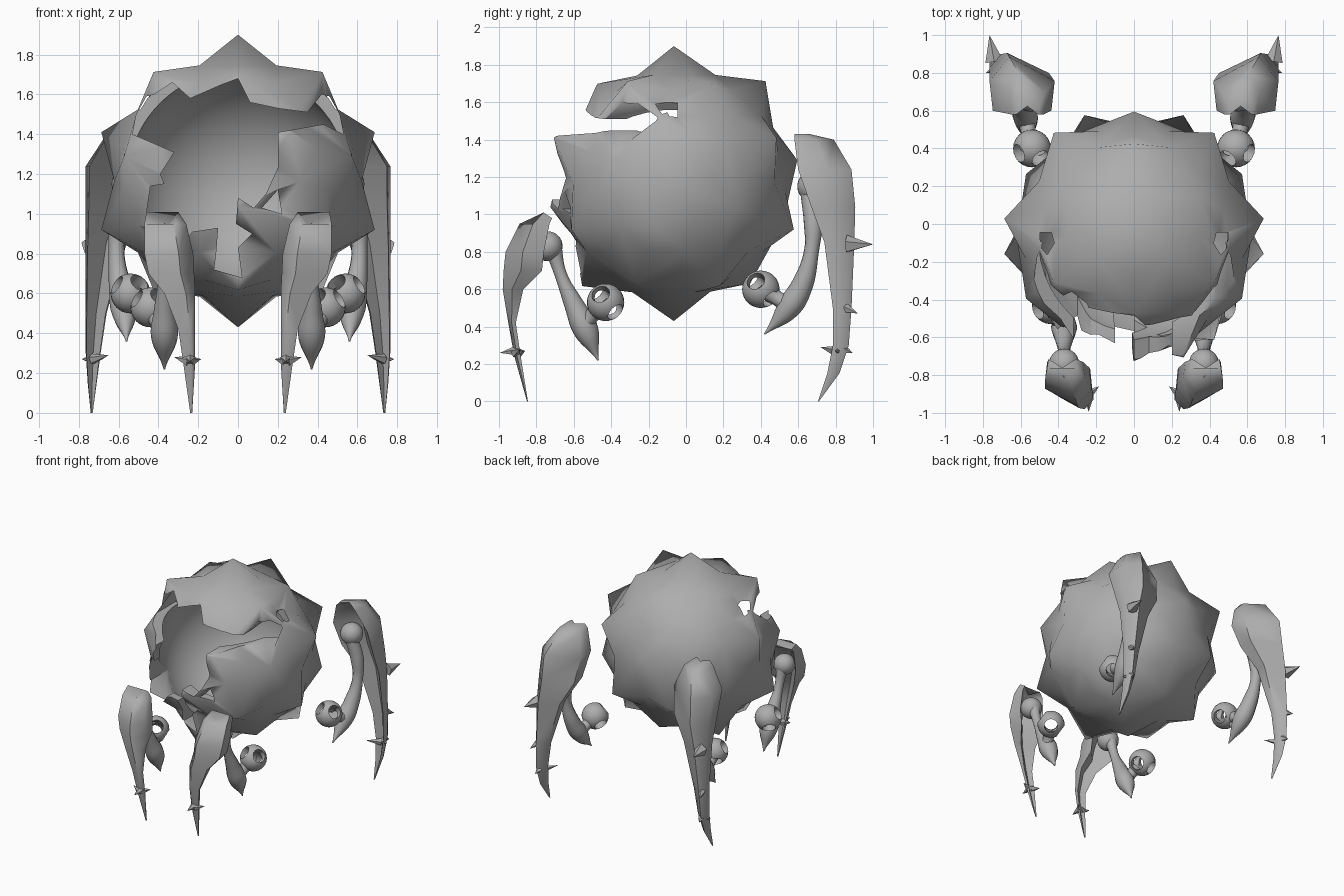
import bpy, bmesh, math
from mathutils import Vector

if "Cube" in bpy.data.objects:
    bpy.data.objects.remove(bpy.data.objects["Cube"])

grey = bpy.data.materials.new("stone_grey")
grey.diffuse_color = (0.42, 0.42, 0.42, 1)
grey.use_nodes = True
grey.node_tree.nodes["Principled BSDF"].inputs["Base Color"].default_value = grey.diffuse_color
CENTRE = Vector((0, -0.065, 1.165))
TIP_R, FACE_R, EDGE_R, VALLEY_R, INNER_R = 0.735, 0.672, 0.622, 0.61, 0.555


def make(name, bm, recalc=True):
    if recalc:
        bmesh.ops.recalc_face_normals(bm, faces=bm.faces)
    me = bpy.data.meshes.new(name)
    bm.to_mesh(me)
    bm.free()
    ob = bpy.data.objects.new(name, me)
    bpy.context.collection.objects.link(ob)
    me.materials.append(grey)
    return ob


def activate(ob):
    bpy.ops.object.select_all(action='DESELECT')
    ob.select_set(True)
    bpy.context.view_layer.objects.active = ob


def smooth(ob, angle=35):
    activate(ob)
    bpy.ops.object.shade_smooth_by_angle(angle=math.radians(angle))


def cut(ob, cutter):
    mod = ob.modifiers.new("cut", 'BOOLEAN')
    mod.operation, mod.solver, mod.object = 'DIFFERENCE', 'EXACT', cutter
    activate(ob)
    bpy.ops.object.modifier_apply(modifier=mod.name)
    bpy.data.objects.remove(cutter, do_unlink=True)


def mirror(ob):
    ob.modifiers.new("mirror", 'MIRROR')


def polar(level, azimuth):
    h, a = math.sqrt(1 - level * level), math.radians(azimuth)
    return Vector((h * math.cos(a), h * math.sin(a), level))


# Twenty pointed corners and the twelve blunt face centres between them
corners = [polar(1, 0)] + [polar(0.7454, az) for az in (90, 210, 330)]
corners += [polar(0.3333, az + s * 22.24) for az in (-90, 30, 150) for s in (-1, 1)]
corners += [-c for c in corners]
centres = [polar(0.7947, az) for az in (30, 150, 270)]
centres += [polar(0.1876, az) for az in (90, 210, 330)]
centres += [-c for c in centres]

# Hollow body: faceted and spiked outside, round inside
bm = bmesh.new()


def vert(d, r):
    return bm.verts.new(CENTRE + d.normalized() * r)


for c in centres:
    near = [a for a in corners if a.dot(c) > 0.75]
    t = (near[0] - c * near[0].dot(c)).normalized()
    b = c.cross(t)
    near.sort(key=lambda a: math.atan2(a.dot(b), a.dot(t)))
    for i, a1 in enumerate(near):
        a2 = near[(i + 1) % 5]
        m, mid = a1 + a2, vert(a1 + a2, EDGE_R)
        v1, v2, vc = vert(a1, TIP_R), vert(a2, TIP_R), vert(c, FACE_R)
        n1, n2 = vert(a1 + c, VALLEY_R), vert(a2 + c, VALLEY_R)
        for tri in ((v1, mid, n1), (n1, mid, vc), (vc, mid, n2), (n2, mid, v2)):
            bm.faces.new(tri)
bmesh.ops.remove_doubles(bm, verts=bm.verts, dist=0.004)
bmesh.ops.recalc_face_normals(bm, faces=bm.faces)
outer = set(bm.faces)
inner = bmesh.ops.create_icosphere(bm, subdivisions=4, radius=INNER_R)["verts"]
for v in inner:
    v.co += CENTRE
bmesh.ops.reverse_faces(bm, faces=[f for f in bm.faces if f not in outer])
body = make("broken_shell", bm, recalc=False)


def prism(points, y0, y1):
    bm = bmesh.new()
    face = bm.faces.new([bm.verts.new((x, y0, z)) for x, z in points])
    ext = bmesh.ops.extrude_face_region(bm, geom=[face])["geom"]
    for v in ext:
        if isinstance(v, bmesh.types.BMVert):
            v.co.y = y1
    cutter = make("cutter", bm)
    cutter.hide_render = True
    return cutter


# Jagged front opening and a small hole beside it
opening = [(-.46, 1.59), (-.42, 1.60), (-.33, 1.66), (-.24, 1.58), (-.08, 1.65), (0, 1.68),
           (.06, 1.56), (.2, 1.53), (.35, 1.51), (.42, 1.60), (.46, 1.59), (.51, 1.50),
           (.53, 1.40), (.43, 1.45), (.2, 1.41), (.2, 1.23), (.14, 1.1), (.08, 1.03),
           (0, 1.08), (-.01, .95), (.07, .9), (0, .83), (.02, .68), (-.12, .72),
           (-.11, .8), (-.1, .93), (-.23, .91), (-.3, .82), (-.47, .93), (-.44, 1.14),
           (-.37, 1.15), (-.39, 1.2), (-.32, 1.31), (-.53, 1.40), (-.51, 1.50)]
cut(body, prism(opening, -1.2, -0.045))
cut(body, prism([(.12, 1.03), (.2, 1.12), (.22, 1.0)], -1.2, -0.3))
smooth(body, 65)


def tube(name, points):
    """Smooth round limb; each point is x, y, z, radius."""
    cu = bpy.data.curves.new(name, 'CURVE')
    cu.dimensions, cu.bevel_depth, cu.bevel_resolution = '3D', 1, 4
    cu.use_fill_caps, cu.resolution_u = True, 8
    sp = cu.splines.new('BEZIER')
    sp.radius_interpolation = 'CARDINAL'
    sp.bezier_points.add(len(points) - 1)
    for p, (x, y, z, r) in zip(sp.bezier_points, points):
        p.co, p.radius = (x, y, z), r
        p.handle_left_type = p.handle_right_type = 'AUTO'
    ob = bpy.data.objects.new(name, cu)
    bpy.context.collection.objects.link(ob)
    cu.materials.append(grey)
    activate(ob)
    bpy.ops.object.convert(target='MESH')
    ob = bpy.context.view_layer.objects.active
    smooth(ob, 50)
    mirror(ob)


def ball(name, loc, r, holes=()):
    bm = bmesh.new()
    bmesh.ops.create_uvsphere(bm, u_segments=24, v_segments=16, radius=r)
    bmesh.ops.translate(bm, verts=bm.verts, vec=loc)
    ob = make(name, bm)
    for axis in holes:
        bm = bmesh.new()
        bmesh.ops.create_cone(bm, cap_ends=True, segments=16, radius1=r * .5,
                              radius2=r * .5, depth=r * 4)
        rot = Vector(axis).to_track_quat('Z', 'Y').to_matrix()
        bmesh.ops.rotate(bm, verts=bm.verts, matrix=rot)
        bmesh.ops.translate(bm, verts=bm.verts, vec=loc)
        cut(ob, make("cutter", bm))
    smooth(ob)
    mirror(ob)


def claw(name, levels, ridge, horn):
    """Hollow-backed blade; each level is z, outer y, inner y, x range."""
    bm = bmesh.new()
    rings = []
    for i, (z, yo, yi, x0, x1) in enumerate(levels):
        w, d = x1 - x0, yo - yi
        h = 0 if i else horn
        pts = [(x0 + .05 * w, yi, z), (x0, yi + .55 * d, z + h),
               (x0 + ridge * w, yo, z - h), (x1, yi + .55 * d, z + h),
               (x1 - .05 * w, yi, z), (x0 + .5 * w, yi + .55 * d, z - h)]
        rings.append([bm.verts.new(p) for p in pts])
    for a, b in zip(rings, rings[1:]):
        for k in range(6):
            n = (k + 1) % 6
            bm.faces.new((a[k], a[n], b[n], b[k]))
    bm.faces.new(rings[0])
    bm.faces.new(rings[-1])
    ob = make(name, bm)
    smooth(ob, 62)
    mirror(ob)


def thorn(name, base, tip, r=0.028):
    base, tip = Vector(base), Vector(tip)
    bm = bmesh.new()
    d = tip - base
    bmesh.ops.create_cone(bm, cap_ends=True, segments=5, radius1=r, radius2=0, depth=d.length)
    bmesh.ops.rotate(bm, verts=bm.verts, matrix=d.to_track_quat('Z', 'Y').to_matrix())
    bmesh.ops.translate(bm, verts=bm.verts, vec=(base + tip) / 2)
    mirror(make(name, bm))


HOLES = [(.8, -.3, .5), (.5, .6, -.6)]
# Front legs
ball("front_joint", (.44, -.43, .53), .1, HOLES)
tube("front_neck", [(.38, -.55, .41, .05), (.40, -.51, .45, .04), (.42, -.47, .5, .05)])
tube("front_arm", [(.37, -.72, .86, .05), (.37, -.67, .68, .033), (.37, -.60, .52, .052),
                   (.37, -.53, .37, .065), (.37, -.47, .22, .004)])
ball("front_knee", (.37, -.74, .83), .08)
claw("front_claw", [(.98, -.80, -.715, .30, .46), (.95, -.89, -.73, .26, .47),
                    (.80, -.965, -.76, .225, .47), (.70, -.975, -.77, .22, .45),
                    (.60, -.98, -.87, .215, .37), (.42, -.95, -.91, .215, .30),
                    (.25, -.92, -.885, .215, .275), (0, -.85, -.845, .23, .24)], .3, .03)
thorn("front_thorn_outer", (.25, -.91, .26), (.32, -.89, .28))
thorn("front_thorn_inner", (.24, -.90, .26), (.185, -.86, .27))
thorn("front_thorn_tip", (.24, -.91, .27), (.24, -.995, .26))

# Back legs
ball("back_joint", (.54, .40, .60), .1, HOLES)
tube("back_neck", [(.57, .55, .52, .05), (.56, .49, .55, .04), (.55, .45, .58, .05)])
tube("back_arm", [(.56, .66, 1.13, .05), (.60, .68, .95, .05), (.61, .67, .80, .04),
                  (.59, .62, .62, .058), (.57, .54, .49, .06), (.56, .42, .36, .004)])
ball("back_knee", (.55, .68, 1.15), .085)
claw("back_claw", [(1.43, .66, .58, .50, .63), (1.40, .79, .58, .47, .66),
                   (1.24, .885, .60, .42, .765), (1.04, .905, .67, .45, .765),
                   (.85, .90, .74, .56, .765), (.50, .885, .785, .66, .765),
                   (.30, .87, .785, .69, .765), (.15, .82, .755, .71, .755),
                   (0, .71, .705, .73, .74)], .7, 0)
thorn("back_thorn_high", (.74, .86, .84), (.765, 1.0, .84), .05)
thorn("back_thorn_mid", (.74, .85, .5), (.765, .92, .47))
thorn("back_thorn_low", (.73, .84, .28), (.74, .89, .26))
thorn("back_thorn_inner", (.73, .80, .27), (.65, .72, .29))
thorn("back_thorn_side", (.73, .82, .27), (.785, .80, .27))
